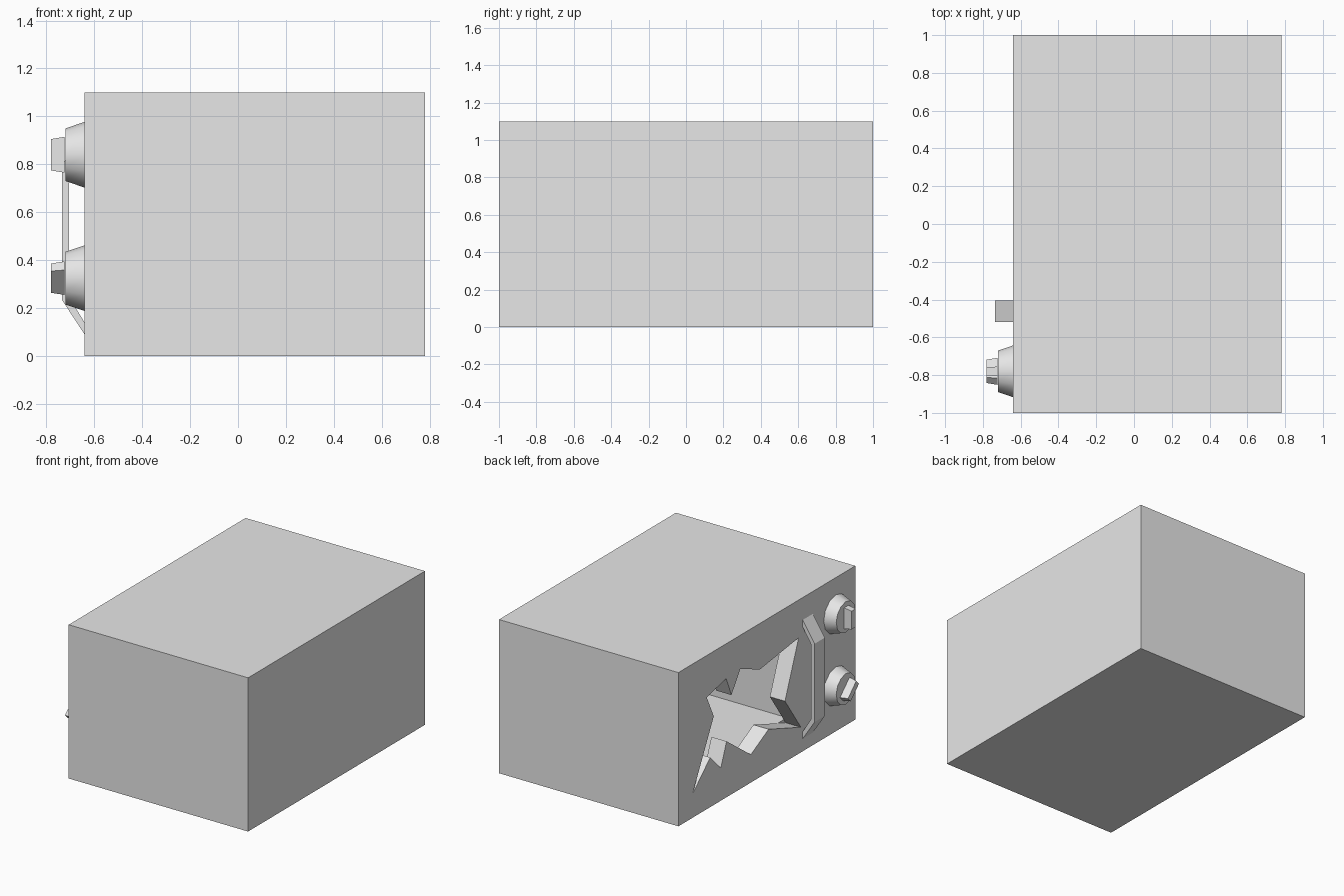
import bpy, bmesh
from math import radians
from mathutils import Matrix, Vector

cube = bpy.data.objects.get("Cube")
if cube:
    bpy.data.objects.remove(cube, do_unlink=True)

grey = bpy.data.materials.new("light_grey")
grey.use_nodes = True
grey.diffuse_color = (0.8, 0.8, 0.8, 1)
grey.node_tree.nodes["Principled BSDF"].inputs["Base Color"].default_value = (0.8, 0.8, 0.8, 1)


def finish(name, bm):
    bmesh.ops.recalc_face_normals(bm, faces=bm.faces[:])
    mesh = bpy.data.meshes.new(name)
    bm.to_mesh(mesh)
    bm.free()
    mesh.materials.append(grey)
    obj = bpy.data.objects.new(name, mesh)
    bpy.context.collection.objects.link(obj)
    return obj


def box(name, low, high):
    bm = bmesh.new()
    low, high = Vector(low), Vector(high)
    size = Matrix.Diagonal(high - low).to_4x4()
    bmesh.ops.create_cube(bm, size=1, matrix=Matrix.Translation((low + high) / 2) @ size)
    return finish(name, bm)


def prism(name, points, offset):
    """Extrude a flat outline along an offset."""
    bm = bmesh.new()
    face = bm.faces.new([bm.verts.new(p) for p in points])
    new = bmesh.ops.extrude_face_region(bm, geom=[face], use_keep_orig=True)["geom"]
    bmesh.ops.translate(bm, verts=[v for v in new if isinstance(v, bmesh.types.BMVert)], vec=offset)
    return finish(name, bm)


def cut(target, cutter):
    mod = target.modifiers.new("cut", "BOOLEAN")
    mod.operation = "DIFFERENCE"
    mod.solver = "EXACT"
    mod.object = cutter
    graph = bpy.context.evaluated_depsgraph_get()
    mesh = bpy.data.meshes.new_from_object(target.evaluated_get(graph))
    target.modifiers.clear()
    target.data = mesh
    bpy.data.objects.remove(cutter, do_unlink=True)


SIDE = -0.64

# Oven body with a hollow cooking chamber
body = box("oven_body", (SIDE, -1, 0), (0.78, 1, 1.1))
cut(body, box("chamber_cutter", (-0.52, -0.4, 0.21), (0.64, 0.88, 0.9)))

# Jagged hole smashed through the door
hole = [(-0.36, 0.83), (0.08, 0.77), (0.3, 0.86), (0.4, 0.71), (0.46, 0.85),
        (0.68, 0.8), (0.6, 0.635), (0.84, 0.17), (0.64, 0.355), (0.52, 0.235),
        (0.455, 0.4), (0.18, 0.2), (-0.02, 0.305), (-0.385, 0.18), (-0.205, 0.435)]
cut(body, prism("hole_cutter", [(SIDE - 0.1, y, z) for y, z in hole], (0.221, 0, 0)))

# Door handle: a bent flat strap
half = [(SIDE, 0.425), (-0.735, 0.28), (SIDE, 0.375), (-0.705, 0.27)]
outer, inner = half[:2], half[2:]
mid = 0.515
strap = ([(x, mid + z) for x, z in outer] + [(x, mid - z) for x, z in reversed(outer)]
         + [(x, mid - z) for x, z in inner] + [(x, mid + z) for x, z in reversed(inner)])
prism("door_handle", [(x, -0.52, z) for x, z in strap], (0, 0.115, 0))


# Control knobs with tapered grips
def knob(name, z, turn):
    centre = Vector((SIDE, -0.78, z))
    bm = bmesh.new()
    place = Matrix.Translation(centre + Vector((-0.04, 0, 0))) @ Matrix.Rotation(radians(-90), 4, "Y")
    bmesh.ops.create_cone(bm, cap_ends=True, segments=12, radius1=0.137, radius2=0.11,
                          depth=0.08, matrix=place)
    dial = finish(name + "_dial", bm)
    dial.data.shade_smooth()
    dial.data.set_sharp_from_angle(angle=radians(40))

    bm = bmesh.new()
    bmesh.ops.create_cube(bm, size=1)
    for v in bm.verts:
        taper = 0.87 if v.co.x < 0 else 1
        v.co = (v.co.x * 0.057, v.co.y * 0.05 * taper, v.co.z * 0.15 * taper)
    bm.transform(Matrix.Translation(centre + Vector((-0.1115, 0, 0)))
                 @ Matrix.Rotation(turn, 4, "X"))
    finish(name + "_grip", bm)


knob("upper_knob", 0.84, 0)
knob("lower_knob", 0.325, radians(46))
